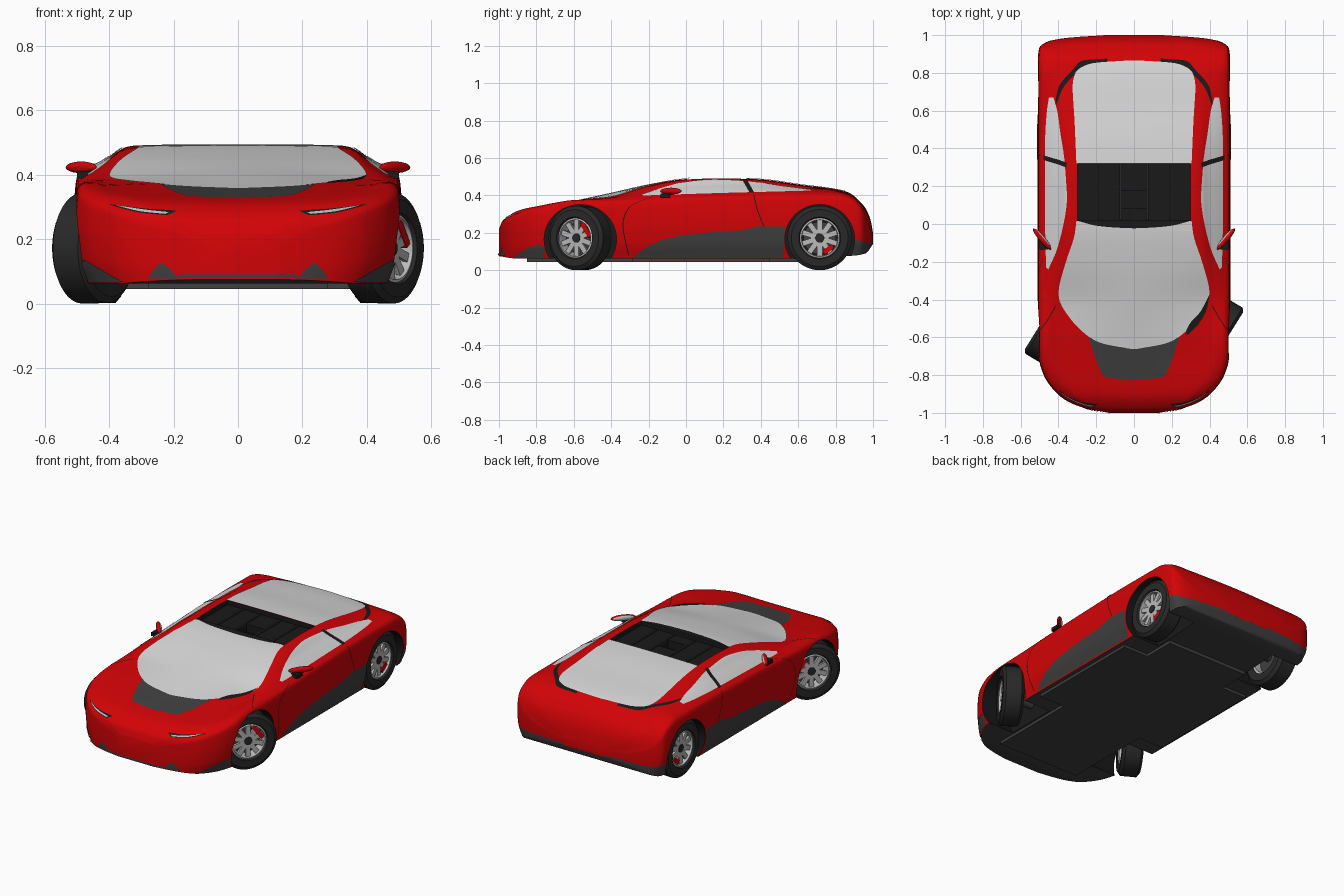
import bpy, bmesh, math
from mathutils import Vector, Matrix
from mathutils.bvhtree import BVHTree

if "Cube" in bpy.data.objects:
    bpy.data.objects.remove(bpy.data.objects["Cube"])


def material(name, r, g, b):
    m = bpy.data.materials.new(name)
    m.use_nodes = True
    m.diffuse_color = (r, g, b, 1)
    m.node_tree.nodes["Principled BSDF"].inputs["Base Color"].default_value = (r, g, b, 1)
    return m


RED = material("red paint", .65, .001, .002)
TRIM = material("dark grey trim", .05, .05, .05)
BLACK = material("black interior", .01, .01, .01)
GLASS = material("pale glass", .68, .68, .68)
RUBBER = material("tyre rubber", .022, .022, .022)
METAL = material("wheel metal", .5, .5, .5)


def finish(name, bm, mats, location=(0, 0, 0), turn=0, angle=35):
    """Turn a bmesh into a smooth shaded object."""
    mesh = bpy.data.meshes.new(name)
    bm.to_mesh(mesh)
    bm.free()
    for m in mats:
        mesh.materials.append(m)
    obj = bpy.data.objects.new(name, mesh)
    bpy.context.collection.objects.link(obj)
    obj.location = location
    obj.rotation_euler.z = turn
    shade(obj, angle)
    return obj


def shade(obj, angle=35):
    bpy.ops.object.select_all(action='DESELECT')
    obj.select_set(True)
    bpy.context.view_layer.objects.active = obj
    bpy.ops.object.shade_smooth_by_angle(angle=math.radians(angle))


def curve(keys):
    """Smooth curve through (t, value) keys that never overshoots."""
    k, v = zip(*keys)
    last = len(k) - 1
    sec = [(v[i + 1] - v[i]) / (k[i + 1] - k[i]) for i in range(last)]

    def slope(i):
        if i == 0 or i == last:
            return sec[min(i, last - 1)]
        a, b = sec[i - 1], sec[i]
        return 2 * a * b / (a + b) if a * b > 0 else 0

    def f(t):
        i = max([0] + [j for j in range(last) if k[j] <= t])
        h = k[i + 1] - k[i]
        s = min(max((t - k[i]) / h, 0), 1)
        c = s * s * (3 - 2 * s)
        return (v[i] * (1 - c) + v[i + 1] * c
                + h * s * (1 - s) * (slope(i) * (1 - s) - slope(i + 1) * s))
    return f


# Body lines along the length
crown = curve([(-1, .22), (-.98, .265), (-.9, .313), (-.8, .331), (-.66, .355), (-.4, .41), (-.2, .455),
               (0, .487), (.2, .494), (.4, .485), (.6, .458), (.86, .418), (.95, .345), (.985, .275), (1, .2)])
width = curve([(-1, .13), (-.98, .24), (-.95, .33), (-.9, .405), (-.8, .478), (-.7, .505), (-.4, .51),
               (.85, .51), (.93, .503), (.965, .46), (.985, .36), (1, .15)])
rail = curve([(-1, .72), (-.6, .8), (-.4, .79), (-.2, .7), (0, .645), (.2, .63), (.4, .63), (.6, .64), (1, .7)])
rail_rise = curve([(-1, -.005), (-.8, .01), (-.65, .006), (-.51, -.012), (-.4, -.022), (-.2, -.007), (0, -.003),
                   (.6, -.003), (1, -.01)])
belt = curve([(-1, .2), (-.98, .245), (-.9, .3), (-.8, .335), (-.6, .375), (-.4, .381), (-.2, .392),
              (.1, .405), (.5, .415), (.8, .412), (.9, .38), (.95, .32), (1, .18)])
sill = curve([(-1, .075), (-.9, .062), (.5, .062), (.9, .078), (.96, .09), (1, .14)])
STEPS = 4


def section(y):
    """Half cross-section from the crown down to the sill."""
    w, low, high = width(y), sill(y), belt(y)
    rx, rz, bx = w * rail(y), crown(y) + rail_rise(y), w * .925
    pts = [(-rx, rz), (0, crown(y)), (rx, rz), ((rx + bx) / 2 + .003, (rz + high) / 2 + .003), (bx, high)]
    for fx, fz in ((.983, .93), (1, .6), (.985, .28), (.93, 0)):
        pts.append((w * fx, low + fz * (high - low)))
    fx, fz = (curve([(i - 1, p[a]) for i, p in enumerate(pts)]) for a in (0, 1))
    return [(fx(i / STEPS), fz(i / STEPS)) for i in range(7 * STEPS + 1)]


# Body shell
bm = bmesh.new()
rings = []
for i in range(91):
    y = -math.cos(math.pi * i / 90)
    half = section(y)
    ring = half + [(-x, z) for x, z in reversed(half[1:])]
    rings.append([bm.verts.new((x, y, z)) for x, z in ring])
count = len(rings[0])
for a, b in zip(rings, rings[1:]):
    for j in range(count):
        k = (j + 1) % count
        f = bm.faces.new((a[j], a[k], b[k], b[j]))
        lower = 6 * STEPS <= j < count - 6 * STEPS
        under = j == count // 2
        f.material_index = 1 if under or (lower and a[0].co.y > .88) else 0
bm.faces.new(rings[0])
bm.faces.new(rings[-1])
bmesh.ops.recalc_face_normals(bm, faces=bm.faces)
surface = BVHTree.FromBMesh(bm)
body = finish("body", bm, [RED, TRIM, BLACK])


def cut(bm):
    """Carve a shape from the body, leaving the cut faces black."""
    for f in bm.faces:
        f.material_index = 2
    tool = finish("cutter", bm, [RED, TRIM, BLACK])
    tool.hide_render = True
    mod = body.modifiers.new("cut", 'BOOLEAN')
    mod.object = tool
    mod.solver = 'EXACT'
    bpy.context.view_layer.objects.active = body
    bpy.ops.object.modifier_apply(modifier=mod.name)
    bpy.data.objects.remove(tool)


def box(bm, centre, size, turn=Matrix()):
    m = turn @ Matrix.Translation(centre) @ Matrix.Diagonal((*size, 1))
    bmesh.ops.create_cube(bm, size=1, matrix=m)


# Wheel arches and roof recess
for side in (1, -1):
    for y, stretch in ((-.565, 1.04), (.715, 1)):
        bm = bmesh.new()
        m = (Matrix.Translation((side * .5, y, .165)) @ Matrix.Diagonal((1, stretch, 1, 1))
             @ Matrix.Rotation(math.pi / 2, 4, 'Y'))
        bmesh.ops.create_cone(bm, cap_ends=True, segments=48, radius1=.186, radius2=.186, depth=.42, matrix=m)
        cut(bm)
bm = bmesh.new()
box(bm, (0, .165, .51), (.6, .32, .1))
cut(bm)
bm = bmesh.new()
box(bm, (0, .13, .45), (.13, .09, .08))
cut(bm)
shade(body)

# Ribs in the roof recess
bm = bmesh.new()
for x in (-.19, -.07, .07, .19):
    box(bm, (x, .17, .463), (.012, .3, .012))
finish("roof_ribs", bm, [RUBBER])

# Projection for each viewing side: ray start and direction
RAYS = {"top": (lambda p, q: Vector((p, q, 2)), Vector((0, 0, -1))),
        "side": (lambda p, q: Vector((2, p, q)), Vector((-1, 0, 0))),
        "front": (lambda p, q: Vector((p, -2, q)), Vector((0, 1, 0)))}


def patch(name, mat, a, b, view, lift=.004, rows=26, cols=14, mirror=True):
    """Thin panel between two edge lines, laid on the body; b=None mirrors a."""
    start, ray = RAYS[view]
    mirror = mirror and b is not None
    b = b or [(-x, y) for x, y in a]
    edges = [[curve(list(enumerate(p[i] for p in e))) for i in (0, 1)] for e in (a, b)]
    bm = bmesh.new()
    grid = []
    for r in range(rows + 1):
        p, q = (Vector([f(r / rows * (len(e) - 1)) for f in fs]) for fs, e in zip(edges, (a, b)))
        row = []
        for c in range(cols + 1):
            origin = start(*p.lerp(q, c / cols))
            hit, normal = surface.ray_cast(origin, ray)[:2]
            if hit is None:
                hit, normal = surface.find_nearest(origin + ray * 1.5)[:2]
            row.append(bm.verts.new(hit + normal * lift))
        grid.append(row)
    for u, v in zip(grid, grid[1:]):
        for c in range(cols):
            f = bm.faces.new((u[c], u[c + 1], v[c + 1], v[c]))
            f.normal_update()
            if f.normal.dot(ray) > 0:
                f.normal_flip()
    obj = finish(name, bm, [mat])
    if mirror:
        obj.modifiers.new("mirror", 'MIRROR')


def seam(name, line, view="side", dx=.005, dy=0):
    patch(name, BLACK, line, [(p + dx, q + dy) for p, q in line], view, .002, 30, 1)


# Glass and dark panels on top
patch("windscreen", GLASS, [(.02, -.66), (.18, -.628), (.33, -.51), (.4, -.37), (.36, -.2), (.315, -.06), (.305, .015)],
      None, "top")
patch("roof_front_edge", BLACK, [(.302, .018), (.2, -.008), (.1, -.018), (.01, -.022)], None, "top", .0065)
patch("windscreen_corner_trim", BLACK, [(.4, -.37), (.385, -.45), (.34, -.53), (.28, -.59)],
      [(.393, -.385), (.35, -.465), (.3, -.52), (.275, -.565)], "top", .006, mirror=False)
patch("rear_window", GLASS, [(.305, .32), (.315, .55), (.325, .72), (.31, .8), (.22, .85), (.03, .865)],
      None, "top")
patch("hood_panel", TRIM, [(.24, -.6), (.2, -.72), (.15, -.81), (.02, -.825)], None, "top", .002)
patch("rear_vent", BLACK, [(.42, .62), (.4, .72), (.33, .81), (.27, .865), (.14, .875)],
      [(.415, .62), (.375, .72), (.3, .8), (.25, .83), (.14, .86)], "top", .002)
seam("fender_seam", [(.49, -.56), (.45, -.5), (.41, -.43)], "top")

# Side windows, pillar, sill and door seams
patch("side_window", GLASS, [(-.24, .402), (-.1, .446), (0, .47), (.15, .483), (.32, .475), (.5, .45), (.67, .428)],
      [(-.23, .396), (.2, .41), (.67, .422)], "side")
patch("door_pillar", BLACK, [(.3, .48), (.34, .41)], [(.325, .48), (.365, .41)], "side", .006)
patch("side_skirt", TRIM, [(-.28, .072), (-.2, .13), (-.08, .175), (.1, .2), (.3, .215), (.4, .235), (.53, .235)],
      [(-.27, .068), (.52, .068)], "side")
seam("door_front_seam", [(-.31, .08), (-.34, .24), (-.31, .33), (-.23, .375), (-.18, .388)])
seam("door_rear_seam", [(.36, .4), (.38, .32), (.42, .22)])

# Headlights and front bumper openings
patch("headlight_surround", BLACK, [(.19, .287), (.3, .295), (.4, .308)],
      [(.22, .273), (.3, .281), (.385, .301)], "front", .002)
patch("headlight", METAL, [(.215, .281), (.3, .291), (.38, .304)],
      [(.225, .276), (.3, .284), (.37, .3)], "front", .004)
patch("bumper_vent", TRIM, [(.185, .08), (.225, .12), (.24, .124), (.28, .08)],
      [(.185, .078), (.28, .078)], "front")
patch("bumper_corner", TRIM, [(-.92, .07), (-.85, .115), (-.79, .135), (-.755, .125)],
      [(-.91, .067), (-.755, .067)], "side")
patch("lower_grille", TRIM, [(.2, .08), (.18, .09)], None, "front")

# Underbody
bm = bmesh.new()
box(bm, (0, -.1, .057), (.56, 1.5, .024))
box(bm, (0, .08, .057), (.9, .74, .024))
finish("underbody", bm, [TRIM])


def lathe(name, mat, profile, location=(0, 0, 0), turn=0):
    """Spin an (x, radius) profile around the x axis."""
    bm = bmesh.new()
    vs = [bm.verts.new((x, 0, r)) for x, r in profile]
    es = [bm.edges.new(p) for p in zip(vs, vs[1:])]
    bmesh.ops.spin(bm, geom=vs + es, cent=(0, 0, 0), axis=(1, 0, 0), angle=math.tau, steps=48, use_merge=True)
    bmesh.ops.remove_doubles(bm, verts=bm.verts, dist=.0001)
    bmesh.ops.recalc_face_normals(bm, faces=bm.faces)
    return finish(name, bm, [mat], location, turn)


# Wheels, the front pair steered
for end, y, x, steer, aim, grip in (("front", -.565, .446, -math.radians(32), -.95, .09),
                                    ("rear", .715, .425, 0, -2.5, .06)):
    lathe(end + "_axle", TRIM, [(-.4, 0), (-.4, .025), (.4, .025), (.4, 0)], (0, y, .172))
    for label, side in (("left", 1), ("right", -1)):
        place = ((side * x, y, .172), steer + (math.pi if side < 0 else 0))
        name = f"{end}_{label}_"
        lathe(name + "tyre", RUBBER, [(-.06, .105), (-.062, .15), (-.045, .17), (.045, .172), (.06, .152),
                                      (.06, .112), (.045, .104), (-.06, .105)], *place)
        lathe(name + "rim", METAL, [(-.055, .105), (.05, .107), (.053, .098), (.03, .094), (-.05, .094),
                                    (-.055, .105)], *place)
        lathe(name + "brake_disc", TRIM, [(0, 0), (0, .088), (-.012, .088), (-.012, 0)], *place)
        lathe(name + "hub", RUBBER, [(.046, 0), (.044, .024), (0, .028)], *place)
        bm = bmesh.new()
        for i in range(10):
            box(bm, (.034, 0, .056), (.014, .028, .082), Matrix.Rotation(math.tau * i / 10, 4, 'X'))
        finish(name + "spokes", bm, [METAL], *place)
        bm = bmesh.new()
        box(bm, (.022, 0, .076), (.044, grip, .026), Matrix.Rotation(aim * side, 4, 'X'))
        finish(name + "caliper", bm, [RED], *place)

# Door mirrors
for label, side in (("left", 1), ("right", -1)):
    for part, mat, size, shift in (("housing", RED, (.073, .015, .018), 0), ("glass", METAL, (.062, .009, .0145), .008)):
        bm = bmesh.new()
        bmesh.ops.create_uvsphere(bm, u_segments=24, v_segments=12, radius=1,
                                  matrix=Matrix.Translation((0, shift, 0)) @ Matrix.Diagonal((*size, 1)))
        turn = math.radians(50)
        finish(f"{label}_mirror_{part}", bm, [mat], (side * .487, -.08, .423),
               turn if side > 0 else -turn)
    bm = bmesh.new()
    box(bm, (side * .465, -.11, .4), (.07, .05, .022))
    finish(f"{label}_mirror_stem", bm, [BLACK])
